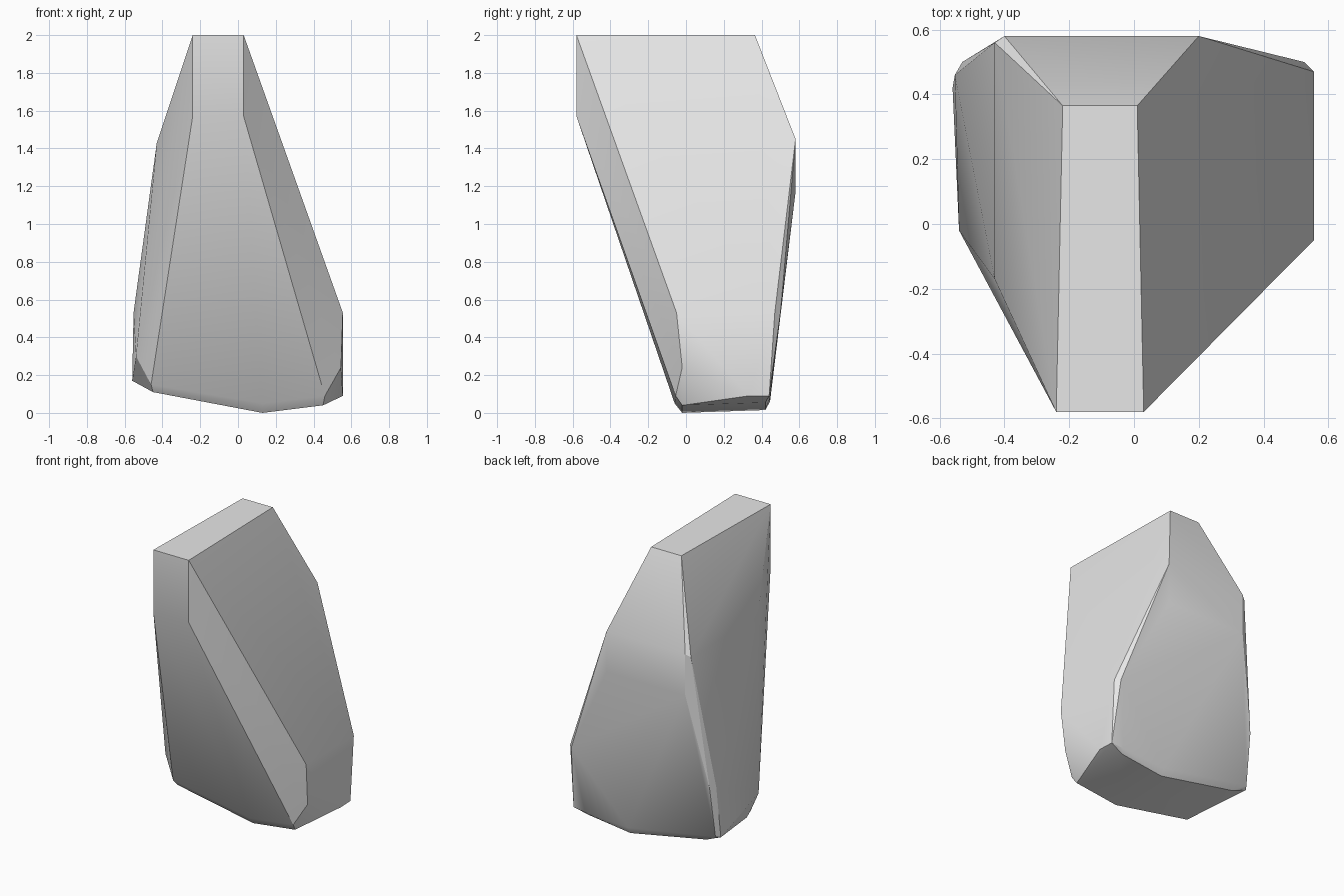
import bpy
import bmesh
import math

# Remove the default object only
default_object = bpy.data.objects.get("Cube")
if default_object:
    bpy.data.objects.remove(default_object, do_unlink=True)


def make_material(name, colour):
    material = bpy.data.materials.new(name)
    material.use_nodes = True
    material.diffuse_color = colour
    shader = next(n for n in material.node_tree.nodes if n.type == "BSDF_PRINCIPLED")
    shader.inputs["Base Color"].default_value = colour
    shader.inputs["Roughness"].default_value = 0.8
    return material


def ring(outline, *heights):
    """Repeat a flat outline at each of the given heights."""
    return [(x, y, z) for z in heights for x, y in outline]


def faceted_block(name, points, material):
    """Wrap the corner points in a convex shell with clean flat facets."""
    mesh = bpy.data.meshes.new(name)
    bm = bmesh.new()
    for point in points:
        bm.verts.new(point)
    hull = bmesh.ops.convex_hull(bm, input=bm.verts[:])
    loose = set(hull["geom_interior"]) | set(hull["geom_unused"])
    loose = [item for item in loose if isinstance(item, bmesh.types.BMVert)]
    bmesh.ops.delete(bm, geom=loose, context="VERTS")
    bmesh.ops.dissolve_limit(bm, angle_limit=math.radians(2),
                             verts=bm.verts[:], edges=bm.edges[:])
    bmesh.ops.recalc_face_normals(bm, faces=bm.faces[:])
    bm.to_mesh(mesh)
    bm.free()
    mesh.materials.append(material)
    block = bpy.data.objects.new(name, mesh)
    bpy.context.collection.objects.link(block)
    return block


stone_grey = make_material("stone grey", (0.8, 0.8, 0.8, 1))

# Narrow flat crest and the upright plate at its front end
front_edge = [(-0.24, -0.58), (0.03, -0.58)]
crest = ring(front_edge, 1.57, 2) + ring([(-0.22, 0.365), (0.01, 0.365)], 2)

# Upright band across the upper back
back_band = ring([(-0.4, 0.58), (0.2, 0.58)], 1.17, 1.45)

# Shoulder crease along the right flank
shoulder = [(-0.43, 0.56, 1.43), (-0.43, -0.17, 1.43)]

# Widest part of the body, with softened back corners
waist = ring([(0.555, -0.05), (0.555, 0.47), (0.525, 0.5),
              (-0.53, 0.5), (-0.553, 0.46)], 0.53)

# Lower corners of the two flanks
flank_corners = [
    (0.545, -0.02, 0.24), (0.555, 0.33, 0.09), (0.55, 0.44, 0.09),
    (-0.54, -0.02, 0.3), (-0.56, 0.42, 0.17), (-0.54, 0.45, 0.18),
]

# Blunt keel: a sloping front lip, underside and rear lip
front_lip = [(-0.46, -0.05, 0.15), (0.13, -0.06, 0.05), (0.46, -0.055, 0.09)]
underside = [(x, y, z + rise)
             for x, z in [(-0.45, 0.11), (0.13, 0), (0.45, 0.04)]
             for y, rise in [(-0.02, 0), (0.42, 0.015)]]
rear_lip = [(x, 0.445, z) for x, z in [(-0.45, 0.16), (0.13, 0.06), (0.46, 0.08)]]

stone = faceted_block(
    "faceted_stone",
    crest + back_band + shoulder + waist + flank_corners
    + front_lip + underside + rear_lip,
    stone_grey,
)

# Soft shading over the shallow facets, sharp creases elsewhere
bpy.ops.object.select_all(action="DESELECT")
stone.select_set(True)
bpy.context.view_layer.objects.active = stone
bpy.ops.object.shade_smooth_by_angle(angle=math.radians(25))
